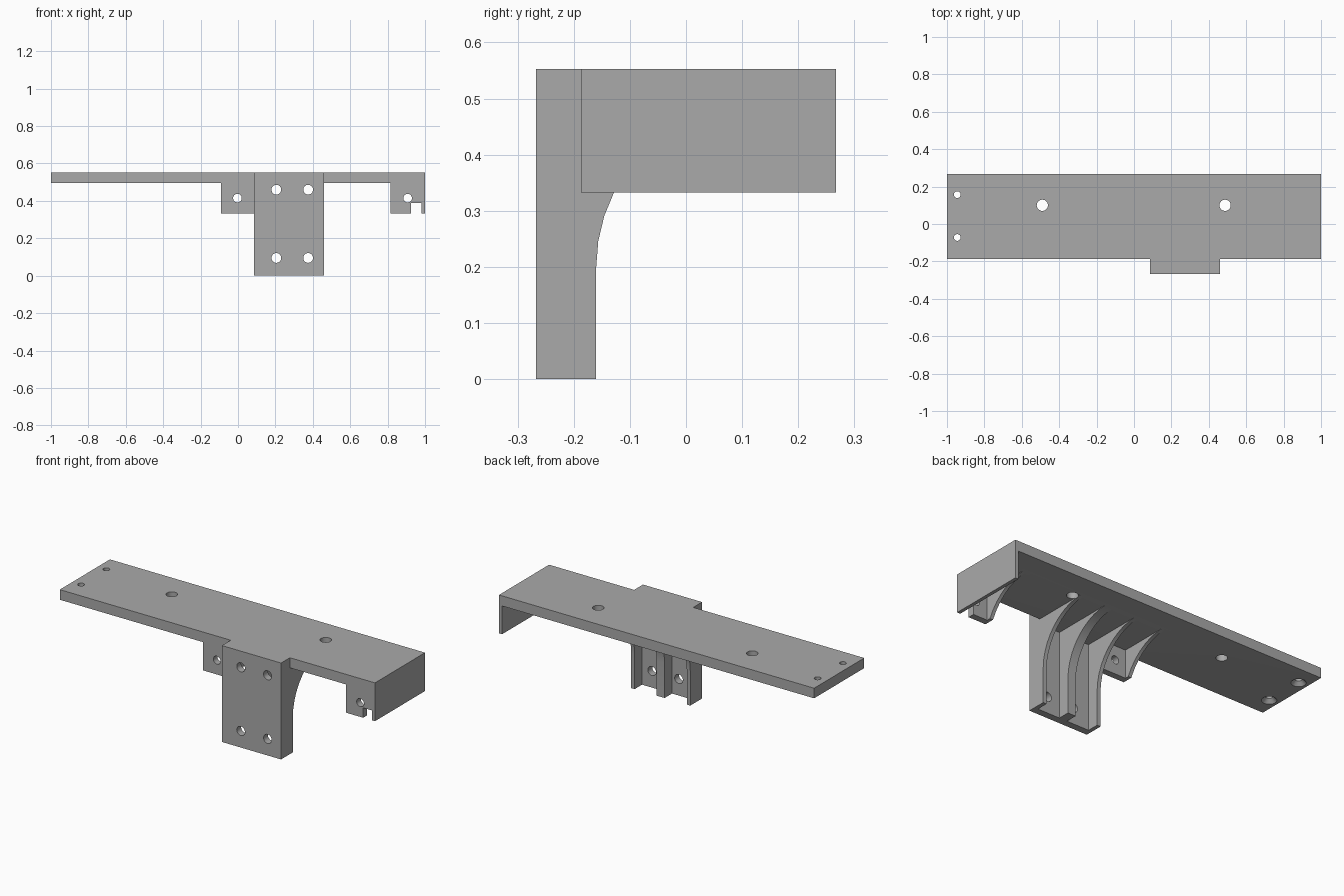
import bpy, bmesh, math
from mathutils import Matrix

cube = bpy.data.objects.get("Cube")
if cube:
    bpy.data.objects.remove(cube, do_unlink=True)

grey = bpy.data.materials.new("mid_grey")
grey.use_nodes = True
COLOUR = (0.40, 0.40, 0.40, 1)
grey.diffuse_color = COLOUR
grey.node_tree.nodes["Principled BSDF"].inputs["Base Color"].default_value = COLOUR

TOP, UNDER, LOW = 0.553, 0.495, 0.333      # deck top, deck underside, bracket bottom
FRONT, BACK, NOSE = -0.187, 0.267, -0.267  # deck front, deck back, mount front
RADIUS, REAR = 0.295, -0.16                # rib fillet radius and rib rear edge


def make(name, bm):
    bmesh.ops.recalc_face_normals(bm, faces=bm.faces)
    mesh = bpy.data.meshes.new(name)
    bm.to_mesh(mesh)
    bm.free()
    mesh.materials.append(grey)
    obj = bpy.data.objects.new(name, mesh)
    bpy.context.collection.objects.link(obj)
    return obj


def box(name, x, y, z):
    bm = bmesh.new()
    bmesh.ops.create_cube(bm, size=1)
    for v in bm.verts:
        v.co = [r[0] if c < 0 else r[1] for c, r in zip(v.co, (x, y, z))]
    return make(name, bm)


def rib(name, x0, x1, front, bottom):
    """Web with a concave fillet running up into the deck."""
    start = math.asin(max(bottom - 0.2, 0) / RADIUS)
    steps = 10 if bottom < 0.2 else 7
    pts = [(front, bottom)]
    if bottom < 0.2:
        pts.append((REAR, bottom))
    for i in range(steps + 1):
        a = start + (math.pi / 2 - start) * i / steps
        pts.append((REAR + RADIUS * (1 - math.cos(a)), 0.2 + RADIUS * math.sin(a)))
    pts += [(pts[-1][0], 0.52), (front, 0.52)]
    bm = bmesh.new()
    face = bm.faces.new([bm.verts.new((x0, y, z)) for y, z in pts])
    ext = bmesh.ops.extrude_face_region(bm, geom=[face])["geom"]
    bmesh.ops.translate(bm, vec=(x1 - x0, 0, 0),
                        verts=[v for v in ext if isinstance(v, bmesh.types.BMVert)])
    return make(name, bm)


def drill(name, centre, r, depth, axis, r2=None):
    bm = bmesh.new()
    turn = Matrix.Rotation(math.pi / 2, 4, "X") if axis == "Y" else Matrix()
    bmesh.ops.create_cone(bm, cap_ends=True, segments=32, radius1=r,
                          radius2=r if r2 is None else r2, depth=depth,
                          matrix=Matrix.Translation(centre) @ turn)
    return make(name, bm)


def combine(target, tools, operation):
    """Apply each tool to the target and remove the tool."""
    for tool in tools:
        tool.hide_render = True
        mod = target.modifiers.new(tool.name, "BOOLEAN")
        mod.object, mod.operation, mod.solver = tool, operation, "EXACT"
    graph = bpy.context.evaluated_depsgraph_get()
    mesh = bpy.data.meshes.new_from_object(target.evaluated_get(graph))
    target.modifiers.clear()
    target.data = mesh
    for tool in tools:
        bpy.data.objects.remove(tool, do_unlink=True)


# Deck with end wall
bracket = box("mounting_bracket", (-1, 1), (FRONT, BACK), (UNDER, TOP))
parts = [box("end_wall", (0.98, 1), (FRONT, BACK), (LOW, TOP))]

# Tall front mount: face panel and three ribs
parts.append(box("mount_top", (0.085, 0.46), (NOSE, -0.1), (UNDER, TOP)))
parts.append(box("mount_panel", (0.085, 0.46), (NOSE, -0.227), (0, TOP)))
for x0, x1 in ((0.085, 0.107), (0.248, 0.298), (0.438, 0.46)):
    parts.append(rib("mount_rib", x0, x1, NOSE, 0))

# Two short tabs, each with one outer rib
for x0, x1 in ((-0.09, 0.09), (0.815, 0.99)):
    parts.append(box("tab_panel", (x0, x1), (FRONT, -0.15), (LOW, 0.52)))
    parts.append(rib("tab_rib", x0, x0 + 0.02, FRONT, LOW))
combine(bracket, parts, "UNION")

# Notch beside the end wall, and all holes
cuts = [box("notch", (0.925, 0.98), (-0.3, -0.1), (0.2, 0.39))]
for x in (0.205, 0.375):
    for z in (0.095, 0.46):
        cuts.append(drill("mount_hole", (x, -0.25, z), 0.026, 0.12, "Y"))
for x in (-0.003, 0.907):
    cuts.append(drill("tab_hole", (x, -0.17, 0.415), 0.023, 0.12, "Y"))
for x in (-0.49, 0.487):
    cuts.append(drill("deck_hole", (x, 0.1, 0.53), 0.03, 0.2, "Z"))
for y in (-0.072, 0.157):
    cuts.append(drill("screw_hole", (-0.945, y, 0.53), 0.018, 0.2, "Z"))
    cuts.append(drill("countersink", (-0.945, y, UNDER + 0.01), 0.04, 0.022, "Z", 0.018))
combine(bracket, cuts, "DIFFERENCE")

# Smooth hole walls, keep edges crisp
bpy.ops.object.select_all(action="DESELECT")
bracket.select_set(True)
bpy.context.view_layer.objects.active = bracket
bpy.ops.object.shade_smooth_by_angle(angle=math.radians(25))
